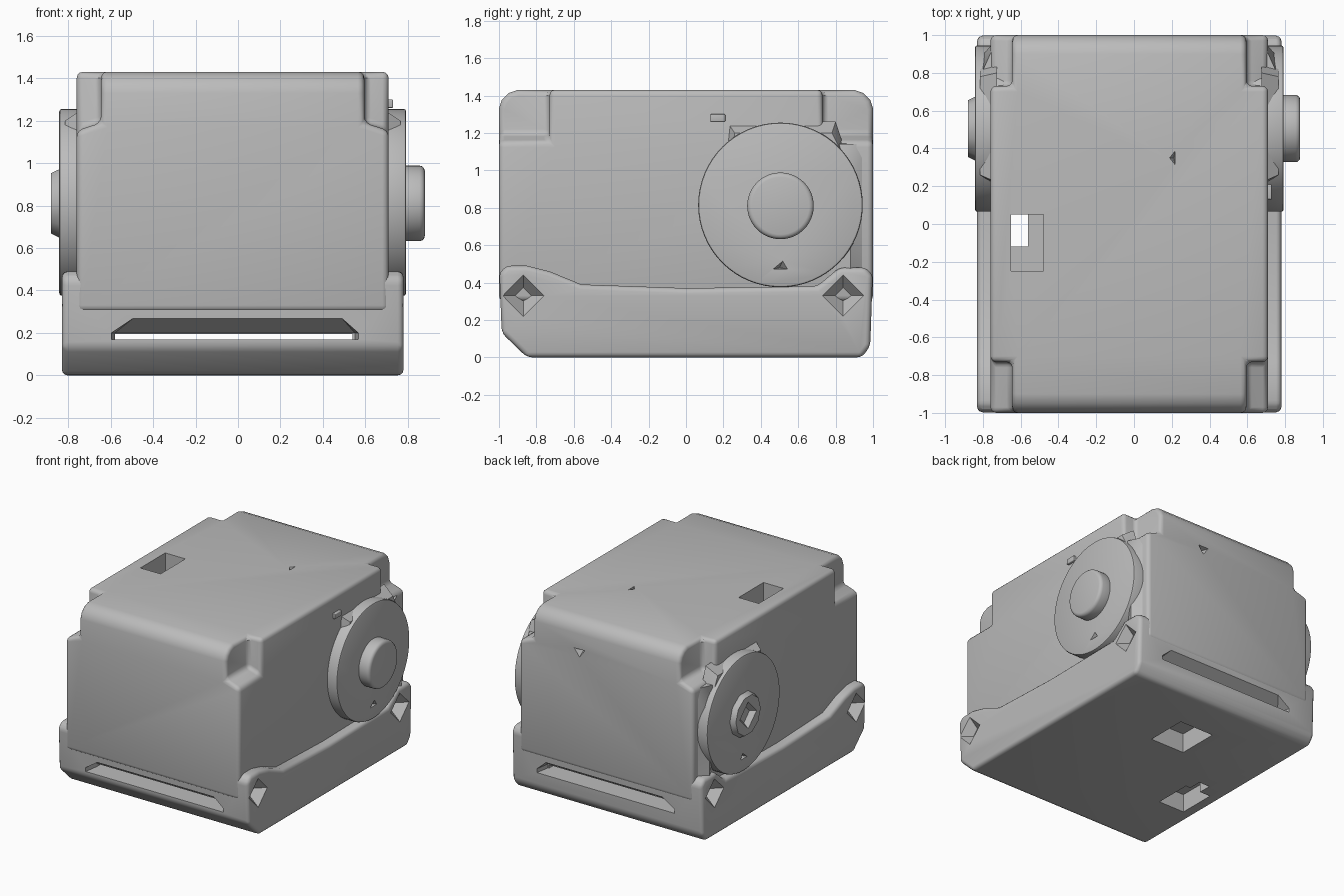
import bpy, bmesh
from math import pi
from mathutils import Matrix, Vector

if "Cube" in bpy.data.objects:
    bpy.data.objects.remove(bpy.data.objects["Cube"])

grey = bpy.data.materials.new("plain grey")
grey.use_nodes = True
grey.diffuse_color = (0.5, 0.5, 0.5, 1)
grey.node_tree.nodes["Principled BSDF"].inputs["Base Color"].default_value = (0.5, 0.5, 0.5, 1)

MID = -0.025  # middle of the casing in x


def add(name, bm):
    bmesh.ops.recalc_face_normals(bm, faces=bm.faces)
    mesh = bpy.data.meshes.new(name)
    bm.to_mesh(mesh)
    bm.free()
    mesh.materials.append(grey)
    obj = bpy.data.objects.new(name, mesh)
    bpy.context.collection.objects.link(obj)
    return obj


def prism(name, outline, axis, start, end):
    """Extrude a 2D outline along an axis."""
    bm = bmesh.new()
    ring = []
    for p in outline:
        co = list(p)
        co.insert("xyz".index(axis), start)
        ring.append(bm.verts.new(co))
    face = bm.faces.new(ring)
    out = bmesh.ops.extrude_face_region(bm, geom=[face])["geom"]
    shift = Vector((0, 0, 0))
    shift["xyz".index(axis)] = end - start
    bmesh.ops.translate(bm, vec=shift, verts=[v for v in out if isinstance(v, bmesh.types.BMVert)])
    return add(name, bm)


def box(name, x0, x1, y0, y1, z0, z1):
    return prism(name, [(x0, y0), (x1, y0), (x1, y1), (x0, y1)], "z", z0, z1)


def hull(name, points):
    bm = bmesh.new()
    for p in points:
        bm.verts.new(p)
    bmesh.ops.convex_hull(bm, input=bm.verts)
    return add(name, bm)


def disc(name, x0, x1, y, z, r0, r1, sides=64):
    """Round or tapered solid lying along x."""
    bm = bmesh.new()
    bmesh.ops.create_cone(bm, cap_ends=True, segments=sides, radius1=r0, radius2=r1, depth=abs(x1 - x0))
    turn = Matrix.Rotation(pi / 2 if x1 > x0 else -pi / 2, 4, "Y")
    bm.transform(Matrix.Translation(((x0 + x1) / 2, y, z)) @ turn)
    return add(name, bm)


def finish(obj, early=(), bevel=0.0, late=(), segments=3):
    """Cut, round the edges, cut again, then smooth."""
    def cut(cutters):
        for c in cutters:
            m = obj.modifiers.new("cut", "BOOLEAN")
            m.operation, m.solver, m.object = "DIFFERENCE", "EXACT", c
            c.hide_render = True
    cut(early)
    if bevel:
        m = obj.modifiers.new("round", "BEVEL")
        m.width, m.segments, m.limit_method, m.angle_limit = bevel, segments, "ANGLE", 0.6
    cut(late)
    bpy.context.view_layer.update()
    graph = bpy.context.evaluated_depsgraph_get()
    mesh = bpy.data.meshes.new_from_object(obj.evaluated_get(graph))
    obj.modifiers.clear()
    obj.data = mesh
    bpy.ops.object.select_all(action="DESELECT")
    obj.select_set(True)
    bpy.context.view_layer.objects.active = obj
    bpy.ops.object.shade_smooth_by_angle(angle=0.6)


cutters = []


def keep(obj):
    cutters.append(obj)
    return obj


# Opening that runs from the roof to the underside, with a ledge on one side
shaft = [keep(box("shaft_cutter", -0.65, -0.56, -0.12, 0.05, -0.1, 1.6)),
         keep(box("shaft_mouth_cutter", -0.65, -0.48, -0.25, 0.05, 1.28, 1.6)),
         keep(box("shaft_foot_cutter", -0.74, -0.52, -0.34, -0.05, -0.1, 0.14))]

# Upper casing: long rounded side profile with stepped corners
front = [(-1, 0.3), (-1, 1.33), (-0.985, 1.375), (-0.95, 1.412), (-0.9, 1.43)]
casing = prism("casing", front + [(-y, z) for y, z in reversed(front)], "x", -0.76, 0.71)
notches = []
for side in (-1, 1):
    for end in (-1, 1):
        corner = [(MID + side * dx, z) for dx, z in ((0.62, 1.19), (0.62, 1.6), (0.9, 1.6), (0.9, 1.1))]
        notches.append(keep(prism("corner_cutter", corner, "y", end * 0.73, end * 1.1)))
dents = [keep(hull("roof_dent_cutter", [(0.18, 0.35, 1.45), (0.22, 0.4, 1.45), (0.22, 0.3, 1.45), (0.21, 0.35, 1.38)])),
         keep(hull("back_dent_cutter", [(0.14, 1.02, 1.22), (0.26, 1.02, 1.22), (0.2, 1.02, 1.14), (0.2, 0.94, 1.2)]))]
finish(casing, notches, 0.03, shaft + dents)

# Base tray: raised ends, sloped toe at the front
profile = [(-0.85, 0), (-0.985, 0.13), (-0.998, 0.45), (-0.96, 0.49), (-0.85, 0.49), (-0.73, 0.46),
           (-0.56, 0.39), (0, 0.37), (0.7, 0.38), (0.82, 0.48), (0.96, 0.48), (0.998, 0.44),
           (0.985, 0.06), (0.94, 0)]
base = prism("base_tray", profile, "x", -0.83, 0.78)
slots = [keep(box("slit_cutter", -0.58, 0.54, -1.1, 1.1, 0.17, 0.195))]
for end in (-1, 1):
    mouth = [(-0.6, 0.17), (0.57, 0.17), (0.57, 0.2), (0.48, 0.28), (-0.48, 0.28), (-0.6, 0.2)]
    throat = [(-0.58, 0.17), (0.55, 0.17), (0.55, 0.2), (-0.58, 0.2)]
    slots.append(keep(hull("slot_cutter", [(x, end * 1.01, z) for x, z in mouth]
                           + [(x, end * 0.88, z) for x, z in throat])))
# Pyramid pockets at the tray corners
for side in (-1, 1):
    for y in (-0.87, 0.84):
        slots.append(keep(disc("pocket_cutter", MID + side * 0.815, MID + side * 0.7, y, 0.33, 0.12, 0.01, 4)))
slots.append(keep(box("underside_cutter", -0.2, 0.09, 0.3, 0.62, -0.1, 0.15)))
finish(base, (), 0.045, slots + [shaft[0], shaft[2]])

# Side wheels with a small dent, and the brackets above them
for side, label in ((1, "left"), (-1, "right")):
    x = MID + side * 0.817
    wheel = disc(label + "_wheel", MID + side * 0.6, x, 0.505, 0.815, 0.44, 0.44)
    dent = keep(hull("wheel_dent_cutter", [(x + side * 0.01, 0.46, 0.47), (x + side * 0.01, 0.55, 0.47),
                                           (x + side * 0.01, 0.52, 0.52), (x - side * 0.06, 0.5, 0.48)]))
    finish(wheel, (), 0.012, [dent], 2)
    # Bracket tapering toward the stepped rear corner
    inner, outer = MID + side * 0.7, MID + side * 0.79
    finish(hull(label + "_bracket", [(inner, 0.22, 1.26), (inner, 0.8, 1.26), (outer, 0.26, 1.2), (outer, 0.78, 1.2),
                                     (inner, 0.2, 1.08), (inner, 0.86, 1.08), (outer, 0.26, 1.12), (outer, 0.82, 1.12)]))
    # Web from the wheel back to the casing corner
    finish(hull(label + "_rear_web", [(inner, 0.7, 1.15), (inner, 0.98, 1.14), (outer, 0.78, 1.14), (inner, 0.98, 0.4),
                                      (outer, 0.88, 0.95), (outer, 0.88, 0.45), (inner, 0.7, 0.4)]))

# Hubs: a round one, and a faceted one with a square socket
finish(disc("left_hub", 0.75, 0.88, 0.505, 0.81, 0.178, 0.178, 48), (), 0.025)
socket = keep(disc("socket_cutter", -0.9, -0.81, 0.505, 0.81, 0.12, 0.04, 4))
finish(disc("right_hub", -0.8, -0.88, 0.505, 0.81, 0.19, 0.15, 10), (), 0, [socket])

# Small latch on the upper side
finish(box("latch", 0.69, 0.73, 0.13, 0.21, 1.26, 1.3), (), 0.005)

for c in cutters:
    bpy.data.objects.remove(c)
